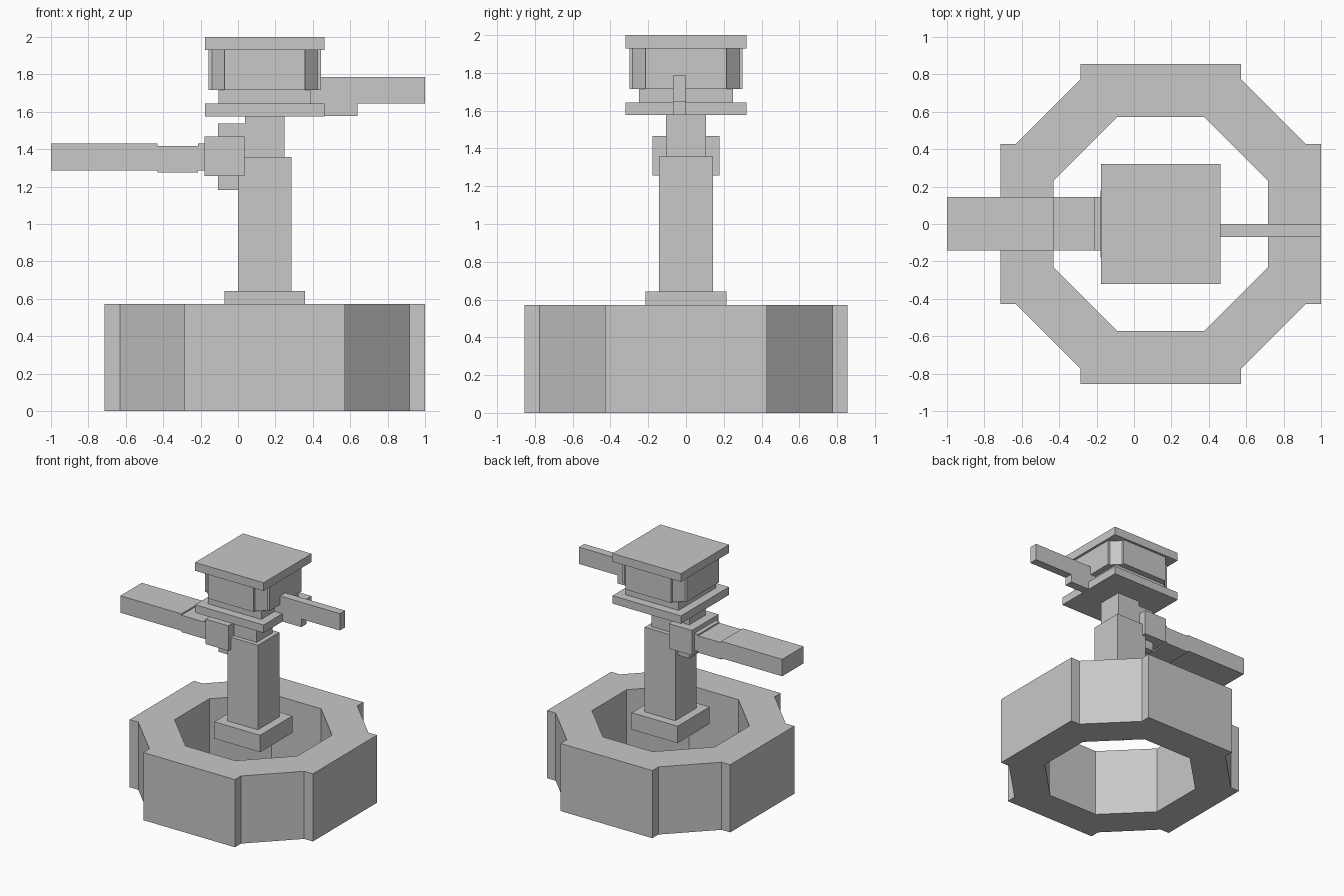
import bpy
import bmesh
from mathutils import Matrix, Vector

if "Cube" in bpy.data.objects:
    bpy.data.objects.remove(bpy.data.objects["Cube"])

CX = 0.143  # axis of the ring and post

grey = bpy.data.materials.new("plain_grey")
grey.use_nodes = True
colour = (0.58, 0.58, 0.58, 1)
grey.diffuse_color = colour
grey.node_tree.nodes["Principled BSDF"].inputs["Base Color"].default_value = colour


def finish(name, bm):
    bmesh.ops.recalc_face_normals(bm, faces=bm.faces[:])
    mesh = bpy.data.meshes.new(name)
    bm.to_mesh(mesh)
    bm.free()
    mesh.materials.append(grey)
    bpy.context.collection.objects.link(bpy.data.objects.new(name, mesh))


def box(name, x, y, z):
    """Box from its (low, high) ranges."""
    bm = bmesh.new()
    bmesh.ops.create_cube(bm, size=1)
    for v in bm.verts:
        v.co = Vector(r[0] if c < 0 else r[1] for c, r in zip(v.co, (x, y, z)))
    finish(name, bm)


def square(name, half, z):
    """Square block centred on the post axis."""
    box(name, (CX - half, CX + half), (-half, half), z)


def notched_ring(name, reach, half, notch, inner, inner_half, z):
    """Eight-sided wall: four straight sides joined by recessed diagonals."""
    quarter = [(half, -reach), (half, -notch), (notch, -half), (reach, -half),
               (inner_half, -inner), (inner, -inner_half)]
    bm = bmesh.new()
    rings = []
    for i in range(4):
        turn = Matrix.Rotation(i * 1.5707963, 3, 'Z')
        rings.append([bm.verts.new(turn @ Vector((x, y, 0)) + Vector((CX, 0, z[0])))
                      for x, y in quarter])
    for i, (a, b, c, d, e, f) in enumerate(rings):
        a2, b2, _, _, e2, _ = rings[(i + 1) % 4]
        bm.faces.new((e, b, c, f))
        bm.faces.new((f, c, d, a2, b2, e2))
    top = bmesh.ops.extrude_face_region(bm, geom=bm.faces[:], use_keep_orig=True)["geom"]
    bmesh.ops.translate(bm, vec=(0, 0, z[1] - z[0]),
                        verts=[g for g in top if isinstance(g, bmesh.types.BMVert)])
    finish(name, bm)


# Base ring and central post
notched_ring("base_ring", 0.856, 0.428, 0.775, 0.573, 0.232, (0, 0.571))
square("post_foot", 0.214, (0.5, 0.643))
square("lower_post", 0.143, (0.643, 1.357))
square("upper_post", 0.106, (1.357, 1.58))

# Head
square("head_bottom_plate", 0.32, (1.576, 1.643))
square("head_neck", 0.248, (1.643, 1.72))
notched_ring("head_wall", 0.3, 0.214, 0.282, 0.23, 0.19, (1.716, 1.93))
square("head_top_plate", 0.32, (1.93, 2.0))

# Thin arm on the head
box("head_arm", (0.3, 1.0), (-0.07, 0), (1.645, 1.787))
box("head_arm_bracket", (0.3, 0.64), (-0.07, 0), (1.577, 1.645))

# Wide arm on the post
wide = (-0.141, 0.145)
box("arm_mount_plate", (-0.106, 0.04), (-0.106, 0.106), (1.183, 1.537))
box("arm_clamp", (-0.18, 0.035), (-0.178, 0.178), (1.256, 1.467))
box("arm_collar", (-0.215, -0.15), wide, (1.286, 1.43))
box("arm_inner", (-0.43, -0.215), wide, (1.276, 1.418))
box("arm_outer", (-1.0, -0.43), wide, (1.287, 1.43))
